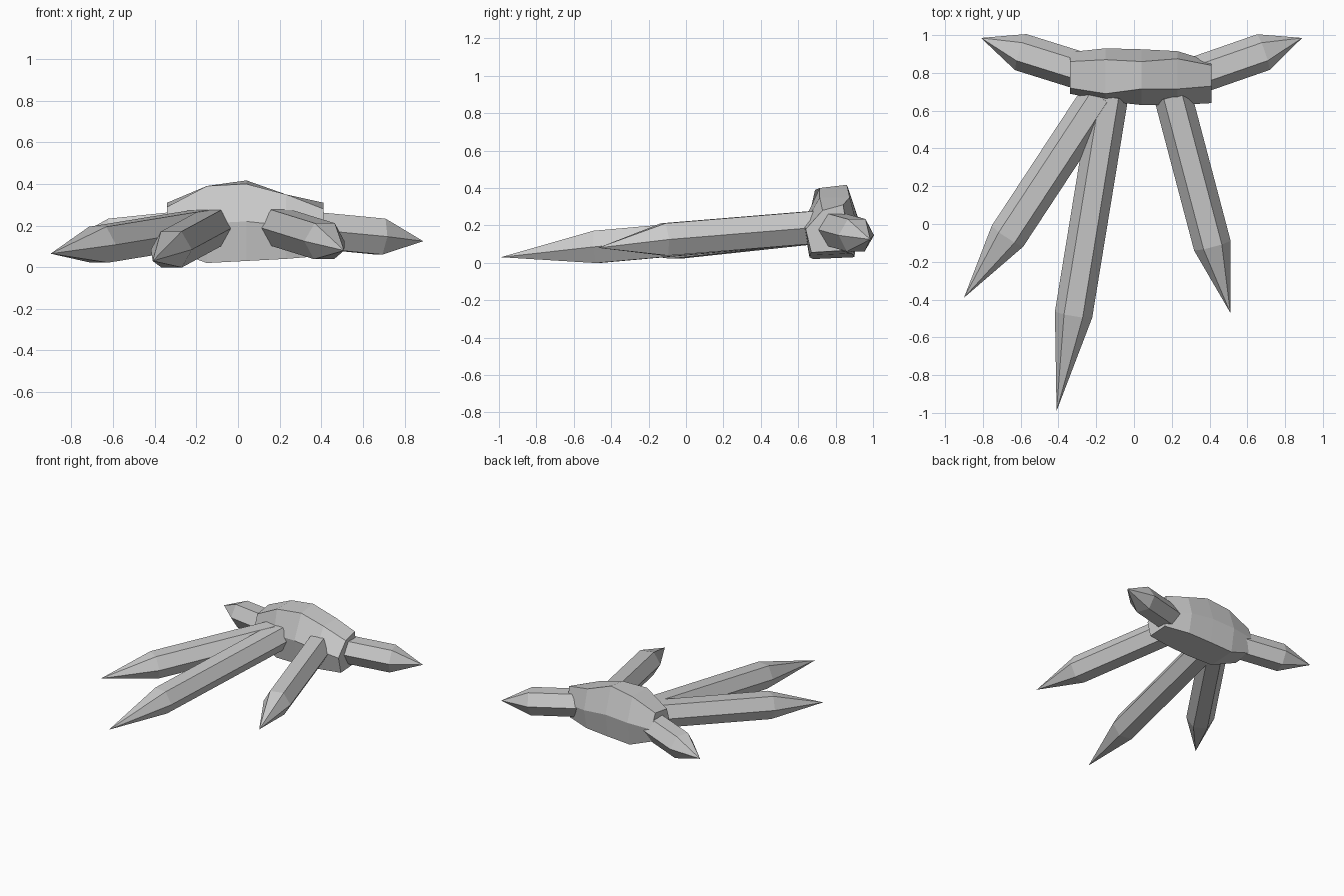
import bpy, math
from mathutils import Vector

if "Cube" in bpy.data.objects:
    bpy.data.objects.remove(bpy.data.objects["Cube"])

stone = bpy.data.materials.new("plain grey")
stone.diffuse_color = (0.6, 0.6, 0.6, 1)
stone.use_nodes = True
stone.node_tree.nodes["Principled BSDF"].inputs["Base Color"].default_value = stone.diffuse_color


def make(name, verts, faces):
    me = bpy.data.meshes.new(name)
    me.from_pydata(verts, [], faces)
    me.materials.append(stone)
    me.update()
    ob = bpy.data.objects.new(name, me)
    bpy.context.collection.objects.link(ob)
    return ob


def bridge(a, b, n):
    return [(a + i, a + (i + 1) % n, b + (i + 1) % n, b + i) for i in range(n)]


# Body: six-sided lump lofted along x
# x, front y, back y, top front (y, z), top back (y, z), middle z, bottom z
sections = [
    (-0.34, 0.69, 0.91, (0.72, 0.29), (0.86, 0.31), 0.20, 0.09),
    (-0.15, 0.65, 0.93, (0.69, 0.39), (0.87, 0.39), 0.21, 0.02),
    (0.04, 0.63, 0.925, (0.715, 0.40), (0.86, 0.417), 0.22, 0.03),
    (0.23, 0.63, 0.915, (0.715, 0.35), (0.875, 0.35), 0.20, 0.04),
    (0.41, 0.64, 0.86, (0.73, 0.28), (0.84, 0.31), 0.18, 0.055),
]
verts, faces = [], []
for x, f, b, tf, tb, m, low in sections:
    verts += [(x, f, m), (x, *tf), (x, *tb), (x, b, m),
              (x, b - 0.03, low + 0.01), (x, f + 0.03, low)]
for k in range(len(sections) - 1):
    faces += bridge(k * 6, k * 6 + 6, 6)
faces += [tuple(range(5, -1, -1)), tuple(range(24, 30))]
make("body", verts, faces)


# Spikes: hexagonal shaft with a pointed end, flat side up
def spike(name, base, ring, tip, r=0.1):
    base, ring, tip = Vector(base), Vector(ring), Vector(tip)
    axis = (ring - base).normalized()
    side = axis.cross(Vector((0, 0, 1))).normalized()
    up = side.cross(axis)
    v = []
    for c in (base, ring):
        for i in range(6):
            a = i * math.pi / 3
            v.append(c + r * (side * math.cos(a) + up * math.sin(a)))
    v.append(tip)
    f = [tuple(range(6))] + [q[::-1] for q in bridge(0, 6, 6)]
    f += [(6 + (i + 1) % 6, 6 + i, 12) for i in range(6)]
    make(name, [tuple(p) for p in v], f)


spike("long_front_spike", (-0.13, 0.68, 0.188), (-0.32, -0.48, 0.085), (-0.41, -0.99, 0.03))
spike("left_front_spike", (-0.18, 0.68, 0.188), (-0.67, -0.065, 0.108), (-0.90, -0.39, 0.065))
spike("right_front_spike", (0.205, 0.68, 0.19), (0.415, -0.115, 0.125), (0.51, -0.47, 0.08))
spike("right_side_spike", (0.34, 0.79, 0.18), (0.685, 0.91, 0.147), (0.89, 0.985, 0.125))
spike("left_side_spike", (-0.28, 0.81, 0.18), (-0.60, 0.91, 0.147), (-0.81, 0.985, 0.13))
